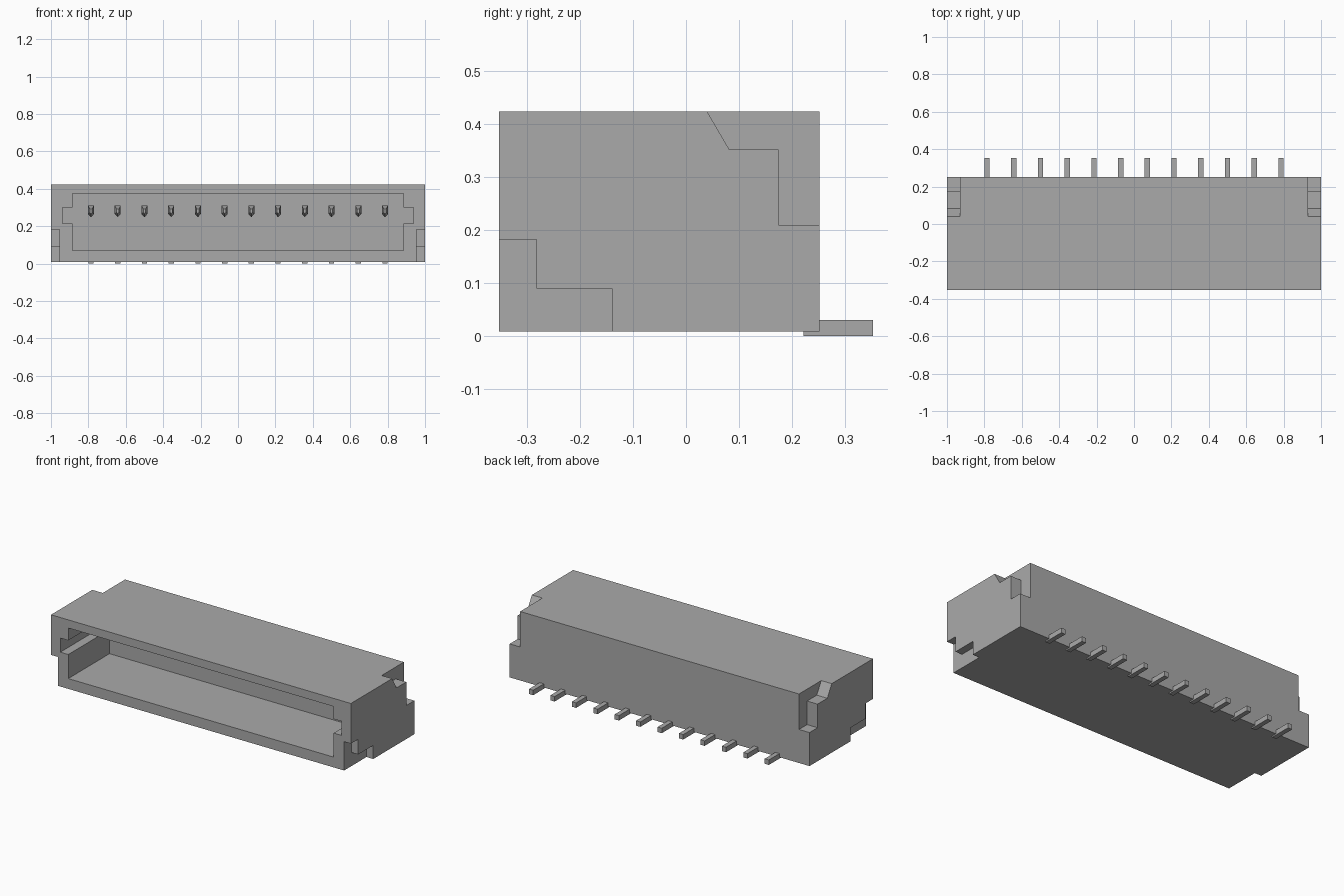
import bpy, bmesh

cube = bpy.data.objects.get("Cube")
if cube:
    bpy.data.objects.remove(cube, do_unlink=True)

grey = bpy.data.materials.new("plain grey")
grey.use_nodes = True
colour = (0.4, 0.4, 0.4, 1)
grey.diffuse_color = colour
grey.node_tree.nodes["Principled BSDF"].inputs["Base Color"].default_value = colour


def make_object(name, bm):
    bmesh.ops.recalc_face_normals(bm, faces=bm.faces)
    mesh = bpy.data.meshes.new(name)
    bm.to_mesh(mesh)
    bm.free()
    mesh.materials.append(grey)
    obj = bpy.data.objects.new(name, mesh)
    bpy.context.collection.objects.link(obj)
    return obj


def extrude_yz(name, profile, x0, x1):
    """Extrude a (y, z) outline along x."""
    bm = bmesh.new()
    face = bm.faces.new([bm.verts.new((x0, y, z)) for y, z in profile])
    moved = bmesh.ops.extrude_face_region(bm, geom=[face])["geom"]
    verts = [v for v in moved if isinstance(v, bmesh.types.BMVert)]
    bmesh.ops.translate(bm, verts=verts, vec=(x1 - x0, 0, 0))
    return make_object(name, bm)


def box(name, x0, x1, y0, y1, z0, z1):
    return extrude_yz(name, [(y0, z0), (y1, z0), (y1, z1), (y0, z1)], x0, x1)


def cut(target, cutter):
    cutter.hide_render = True
    mod = target.modifiers.new("cut", "BOOLEAN")
    mod.operation = "DIFFERENCE"
    mod.solver = "EXACT"
    mod.object = cutter
    bpy.context.view_layer.objects.active = target
    bpy.ops.object.modifier_apply(modifier=mod.name)
    bpy.data.objects.remove(cutter, do_unlink=True)


# Housing with its front socket and the key slots at both ends of the socket
FRONT, BACK, TOP, BOTTOM = -0.353, 0.252, 0.424, 0.008
SOCKET_BACK = 0.04
housing = box("housing", -1, 1, FRONT, BACK, BOTTOM, TOP)
cut(housing, box("socket_cutter", -0.885, 0.885, -0.5, SOCKET_BACK, 0.07, 0.375))
cut(housing, box("slot_cutter", -0.938, 0.938, -0.5, SOCKET_BACK, 0.215, 0.3))

# Stepped notches on the outer corners, mirrored left and right
front_step = [(-0.5, -0.1), (-0.14, -0.1), (-0.14, 0.09),
              (-0.283, 0.09), (-0.283, 0.182), (-0.5, 0.182)]
back_step = [(0.04, TOP), (0.082, 0.352), (0.175, 0.352), (0.175, 0.21),
             (0.4, 0.21), (0.4, 0.6), (0.04, 0.6)]
for side in (-1, 1):
    cut(housing, extrude_yz("front_notch_cutter", front_step, side * 0.955, side * 1.2))
    cut(housing, extrude_yz("back_notch_cutter", back_step, side * 0.93, side * 1.2))


def contact_pin(name, x):
    """Pin with a pointed underside, narrowing to its tip."""
    outline = [(-0.016, 0.31), (0.016, 0.31), (0.016, 0.265), (0, 0.248), (-0.016, 0.265)]
    bm = bmesh.new()
    rings = []
    for y, scale in ((SOCKET_BACK + 0.03, 1), (-0.04, 1), (-0.09, 0.4)):
        rings.append([bm.verts.new((x + u * scale, y, 0.28 + (z - 0.28) * scale))
                      for u, z in outline])
    for a, b in zip(rings, rings[1:]):
        for i in range(len(outline)):
            j = (i + 1) % len(outline)
            bm.faces.new((a[i], a[j], b[j], b[i]))
    bm.faces.new(rings[0])
    bm.faces.new(rings[-1])
    return make_object(name, bm)


# Row of contacts: a pin inside the socket and a solder tail behind
COUNT, SPAN = 12, 0.786
for i in range(COUNT):
    x = -SPAN + 2 * SPAN * i / (COUNT - 1)
    contact_pin(f"contact_pin_{i + 1}", x)
    box(f"solder_tail_{i + 1}", x - 0.014, x + 0.014, BACK - 0.03, 0.353, 0, 0.03)
